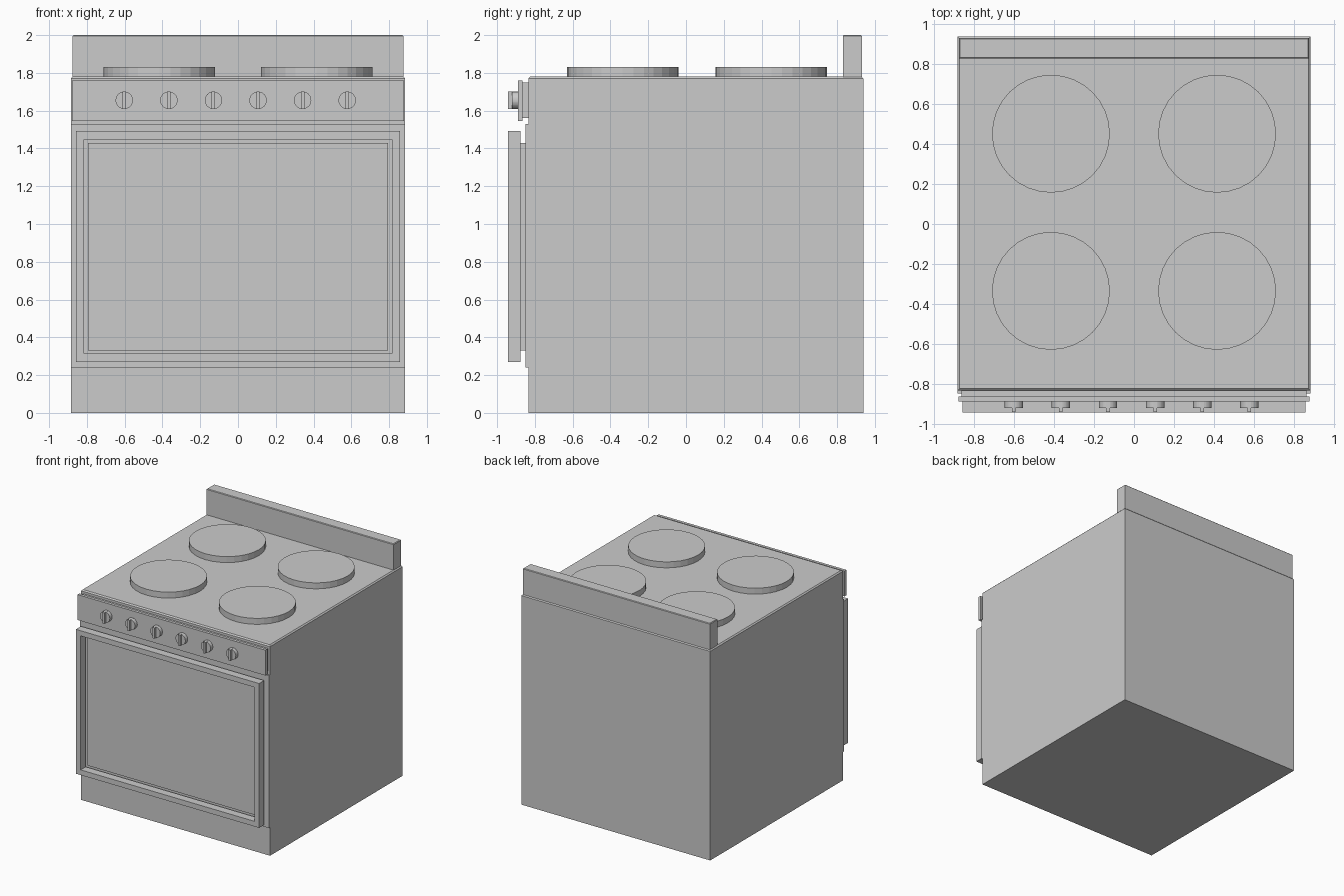
import bpy, bmesh, math
from mathutils import Matrix

old = bpy.data.objects.get("Cube")
if old:
    bpy.data.objects.remove(old, do_unlink=True)

# Single enamel colour
grey = bpy.data.materials.new("plain_grey")
grey.use_nodes = True
colour = (0.6, 0.6, 0.6, 1)
grey.diffuse_color = colour
grey.node_tree.nodes["Principled BSDF"].inputs["Base Color"].default_value = colour


def finish(name, bm):
    mesh = bpy.data.meshes.new(name)
    bmesh.ops.recalc_face_normals(bm, faces=bm.faces)
    bm.to_mesh(mesh)
    bm.free()
    mesh.materials.append(grey)
    obj = bpy.data.objects.new(name, mesh)
    bpy.context.collection.objects.link(obj)
    return obj


def add_box(bm, x, y, z):
    """Add a box from (low, high) ranges and return its vertices."""
    size = [hi - lo for lo, hi in (x, y, z)]
    centre = [(hi + lo) / 2 for lo, hi in (x, y, z)]
    place = Matrix.Translation(centre) @ Matrix.Diagonal((*size, 1))
    return bmesh.ops.create_cube(bm, size=1, matrix=place)["verts"]


def box(name, half_x, y, z, top_bevel=0):
    bm = bmesh.new()
    add_box(bm, (-half_x, half_x), y, z)
    if top_bevel:
        edges = [e for e in bm.edges if all(v.co.z > z[1] - 0.001 for v in e.verts)]
        bmesh.ops.bevel(bm, geom=edges, offset=top_bevel, segments=1, affect='EDGES')
    return finish(name, bm)


# Cabinet, backsplash and mounting frame
box("cabinet", 0.885, (-0.835, 0.94), (0, 1.78), top_bevel=0.01)
box("backsplash", 0.876, (0.83, 0.932), (1.775, 2.0), top_bevel=0.005)
box("door_surround", 0.885, (-0.85, -0.83), (0.24, 1.53))

# Control panel on a narrower mount
box("control_panel_mount", 0.865, (-0.866, -0.83), (1.56, 1.75))
box("control_panel", 0.88, (-0.89, -0.865), (1.545, 1.76))

# Oven door: a window pane behind an open frame
box("oven_window", 0.795, (-0.876, -0.845), (0.33, 1.43))
bm = bmesh.new()
add_box(bm, (-0.858, 0.858), (-0.943, -0.875), (0.27, 1.492))
front, back = [next(f for f in bm.faces if f.normal.y * s > 0.9) for s in (-1, 1)]
for face in (front, back):
    bmesh.ops.inset_region(bm, faces=[face], thickness=0.062)
bmesh.ops.bridge_loops(bm, edges=list(front.edges) + list(back.edges))
bmesh.ops.delete(bm, geom=[front, back], context='FACES_ONLY')
finish("oven_door_frame", bm)

# Four hotplates
for x, side in ((-0.416, "right"), (0.416, "left")):
    for y, end in ((-0.335, "front"), (0.452, "rear")):
        bm = bmesh.new()
        bmesh.ops.create_cone(bm, cap_ends=True, segments=32, radius1=0.295,
                              radius2=0.295, depth=0.055,
                              matrix=Matrix.Translation((x, y, 1.803)))
        finish(f"{end}_{side}_hotplate", bm)

# Six knobs, each a disc with a vertical grip
for i in range(6):
    x, z = -0.602 + i * 0.236, 1.655
    bm = bmesh.new()
    place = Matrix.Translation((x, -0.904, z)) @ Matrix.Rotation(math.pi / 2, 4, 'X')
    bmesh.ops.create_cone(bm, cap_ends=True, segments=32, radius1=0.046,
                          radius2=0.046, depth=0.034, matrix=place)
    add_box(bm, (x - 0.009, x + 0.009), (-0.942, -0.888), (z - 0.046, z + 0.046))
    finish(f"knob_{i + 1}", bm)
